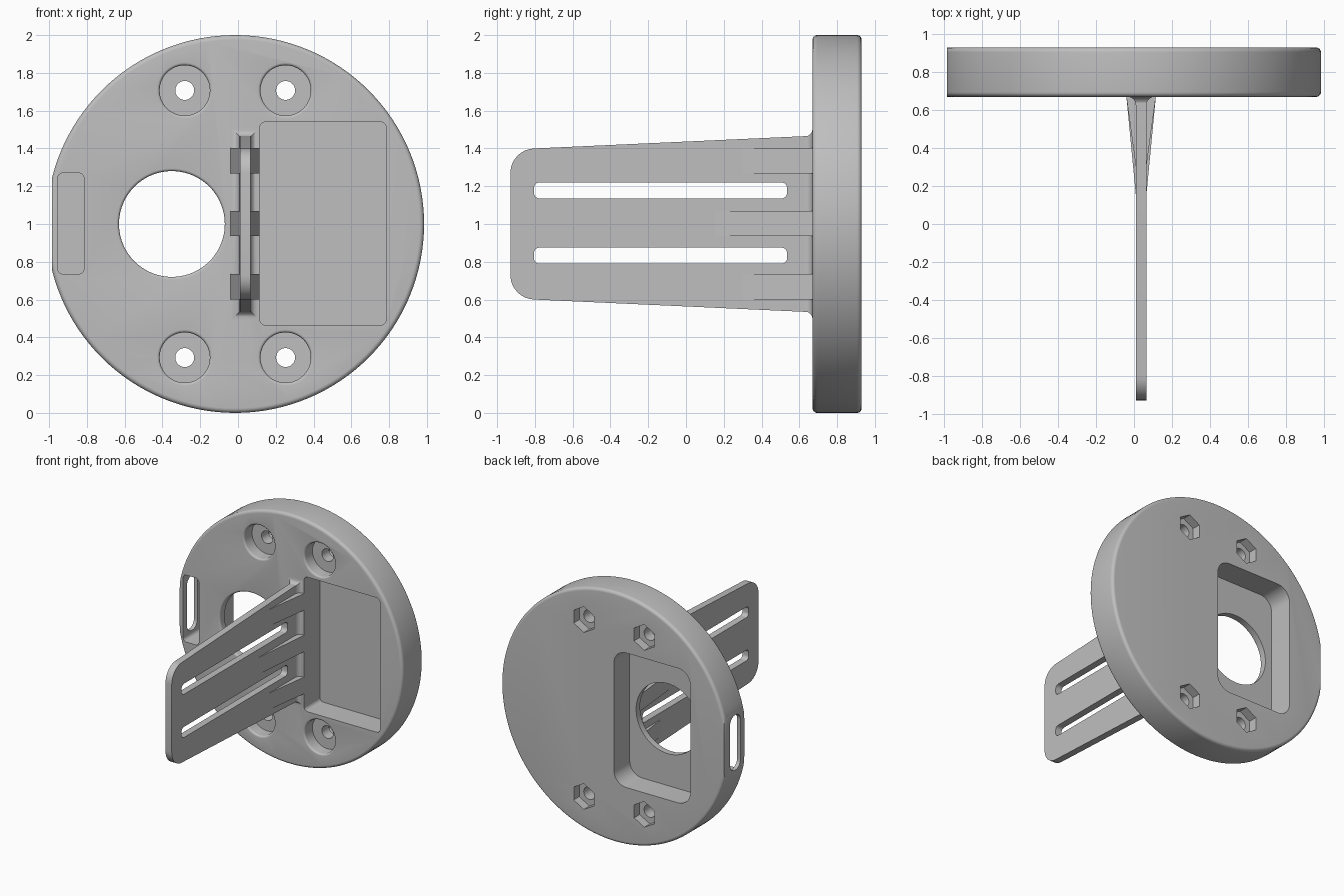
import bpy, bmesh, math
from mathutils import Vector

old = bpy.data.objects.get("Cube")
if old:
    bpy.data.objects.remove(old, do_unlink=True)

GREY = (0.52, 0.52, 0.52, 1.0)
grey = bpy.data.materials.new("plain grey")
grey.use_nodes = True
grey.diffuse_color = GREY
grey.node_tree.nodes["Principled BSDF"].inputs["Base Color"].default_value = GREY


def loft(name, rings):
    """Skin a row of matching point rings and cap both ends."""
    bm = bmesh.new()
    rows = [[bm.verts.new(p) for p in ring] for ring in rings]
    n = len(rows[0])
    for a, b in zip(rows, rows[1:]):
        for i in range(n):
            j = (i + 1) % n
            bm.faces.new((a[i], a[j], b[j], b[i]))
    bm.faces.new(rows[0])
    bm.faces.new(rows[-1])
    bmesh.ops.recalc_face_normals(bm, faces=bm.faces)
    mesh = bpy.data.meshes.new(name)
    bm.to_mesh(mesh)
    bm.free()
    mesh.materials.append(grey)
    obj = bpy.data.objects.new(name, mesh)
    bpy.context.collection.objects.link(obj)
    return obj


def prism(name, points, axis, start, end):
    """Extrude a 2D outline along the x, y or z axis."""
    place = {"x": lambda u, v, d: Vector((d, u, v)),
             "y": lambda u, v, d: Vector((u, d, v)),
             "z": lambda u, v, d: Vector((u, v, d))}[axis]
    return loft(name, [[place(u, v, d) for u, v in points] for d in (start, end)])


def circle(cx, cz, r, n, turn=0.0):
    return [(cx + r * math.cos(turn + math.tau * i / n),
             cz + r * math.sin(turn + math.tau * i / n)) for i in range(n)]


def lathe(name, cx, cz, profile, n):
    """Turn (radius, y) pairs around an axis parallel to y."""
    return loft(name, [[(u, y, v) for u, v in circle(cx, cz, r, n)] for r, y in profile])


def rounded(u0, u1, v0, v1, r, steps=8):
    corners = [(u1 - r, v1 - r), (u0 + r, v1 - r), (u0 + r, v0 + r), (u1 - r, v0 + r)]
    return [(cu + r * math.cos((k + i / steps) * math.pi / 2),
             cv + r * math.sin((k + i / steps) * math.pi / 2))
            for k, (cu, cv) in enumerate(corners) for i in range(steps + 1)]


def arc(r, steps=6):
    """(inset, depth) pairs of a quarter round."""
    angles = [math.pi / 2 * i / steps for i in range(steps + 1)]
    return [(r * (1 - math.sin(a)), r * (1 - math.cos(a))) for a in angles]


def activate(obj):
    bpy.ops.object.select_all(action="DESELECT")
    obj.select_set(True)
    bpy.context.view_layer.objects.active = obj


def cut(obj, cutter):
    mod = obj.modifiers.new("cut", "BOOLEAN")
    mod.operation = "DIFFERENCE"
    mod.solver = "EXACT"
    mod.object = cutter
    activate(obj)
    bpy.ops.object.modifier_apply(modifier=mod.name)
    bpy.data.objects.remove(cutter, do_unlink=True)


def smooth(obj):
    activate(obj)
    bpy.ops.object.shade_smooth_by_angle(angle=math.radians(30))


FRONT, BACK, CX = 0.67, 0.93, -0.015

# Round base with softened rims and one flat side
edge = arc(0.025)
profile = [(1 - i, FRONT + d) for i, d in edge]
base = lathe("round_base", CX, 1, profile + [(r, FRONT + BACK - y) for r, y in profile[::-1]], 128)
cut(base, prism("flat_cutter", rounded(-1.3, -0.985, 0.4, 1.6, 0.01), "y", 0.5, 1.1))

# Front pocket, back pocket and the narrow side pocket with its slot
cut(base, prism("front_pocket", rounded(0.115, 0.785, 0.465, 1.54, 0.03), "y", 0.6, 0.87))
cut(base, prism("back_pocket", rounded(-0.69, -0.013, 0.465, 1.54, 0.11), "y", 0.73, 1.0))
cut(base, prism("side_pocket", rounded(-0.955, -0.815, 0.735, 1.27, 0.03), "y", 0.6, 0.87))
cut(base, prism("side_slot", rounded(0.72, 0.85, 0.78, 1.22, 0.06), "x", -1.1, -0.9))

# Large round opening into the back pocket, with an eased front edge
lip = [(0.28 + i, FRONT + d) for i, d in [(0.015 - a, b) for a, b in arc(0.015)][::-1]]
lip = [(0.28 + 0.015 * (1 - math.sin(a)), FRONT + 0.015 * (1 - math.cos(a)))
       for a in [math.pi / 2 * k / 5 for k in range(6)]]
cut(base, lathe("round_opening", -0.35, 1, [(lip[0][0], 0.6)] + lip + [(0.28, 0.8)], 96))

# Four screw holes: counterbore in front, hexagonal nut seat behind
for sx in (-1, 1):
    for sz in (-1, 1):
        x, z = CX + sx * 0.267, 1 + sz * 0.707
        bore = [(0.133 + i, FRONT + d) for i, d in arc(0.015)]
        cut(base, lathe("screw_hole", x, z, [(bore[0][0], 0.6)] + bore
                        + [(0.133, 0.77), (0.05, 0.77), (0.05, 1.0)], 48))
        cut(base, prism("nut_seat", circle(x, z, 0.103, 6, math.pi / 2), "y", 0.86, 1.0))
smooth(base)

# Upright plate: tapered outline with rounded free corners and two long slots
PX, HALF = 0.0375, 0.0275
quarter = [math.pi / 2 * i / 8 for i in range(9)]
upper = [(-0.8 - 0.13 * math.cos(a), 1.27 + 0.13 * math.sin(a)) for a in quarter]
upper += [(0.63, 1.465), (0.68, 1.465)]
plate = prism("upright_plate", upper + [(y, 2 - z) for y, z in upper[::-1]],
              "x", PX - HALF, PX + HALF)
for z0, z1 in ((0.79, 0.875), (1.135, 1.22)):
    cut(plate, prism("plate_slot", rounded(-0.805, 0.535, z0, z1, 0.03), "x", -0.2, 0.2))
smooth(plate)

# Flared foot where the plate meets the base
rings = []
for k in range(9):
    a = math.pi / 2 * k / 8
    f, y = 0.042 * (1 - math.cos(a)), 0.628 + 0.042 * math.sin(a)
    w, h = HALF + 0.001 + f, 0.463 + f
    rings.append([(PX + sx * w, y, 1 + sz * h)
                  for sx, sz in ((-1, -1), (1, -1), (1, 1), (-1, 1))])
smooth(loft("plate_foot", rings))

# Three tapered ribs stiffening both faces of the plate
for name, z, tip in (("lower_rib", 0.6675, 0.3), ("middle_rib", 1.0025, 0.15),
                     ("upper_rib", 1.335, 0.3)):
    outline = [(-0.04, 0.68), (-0.04, FRONT), (PX - HALF, tip),
               (PX + HALF, tip), (0.115, FRONT), (0.11, 0.68)]
    prism(name, outline, "z", z - 0.0665, z + 0.0665)
